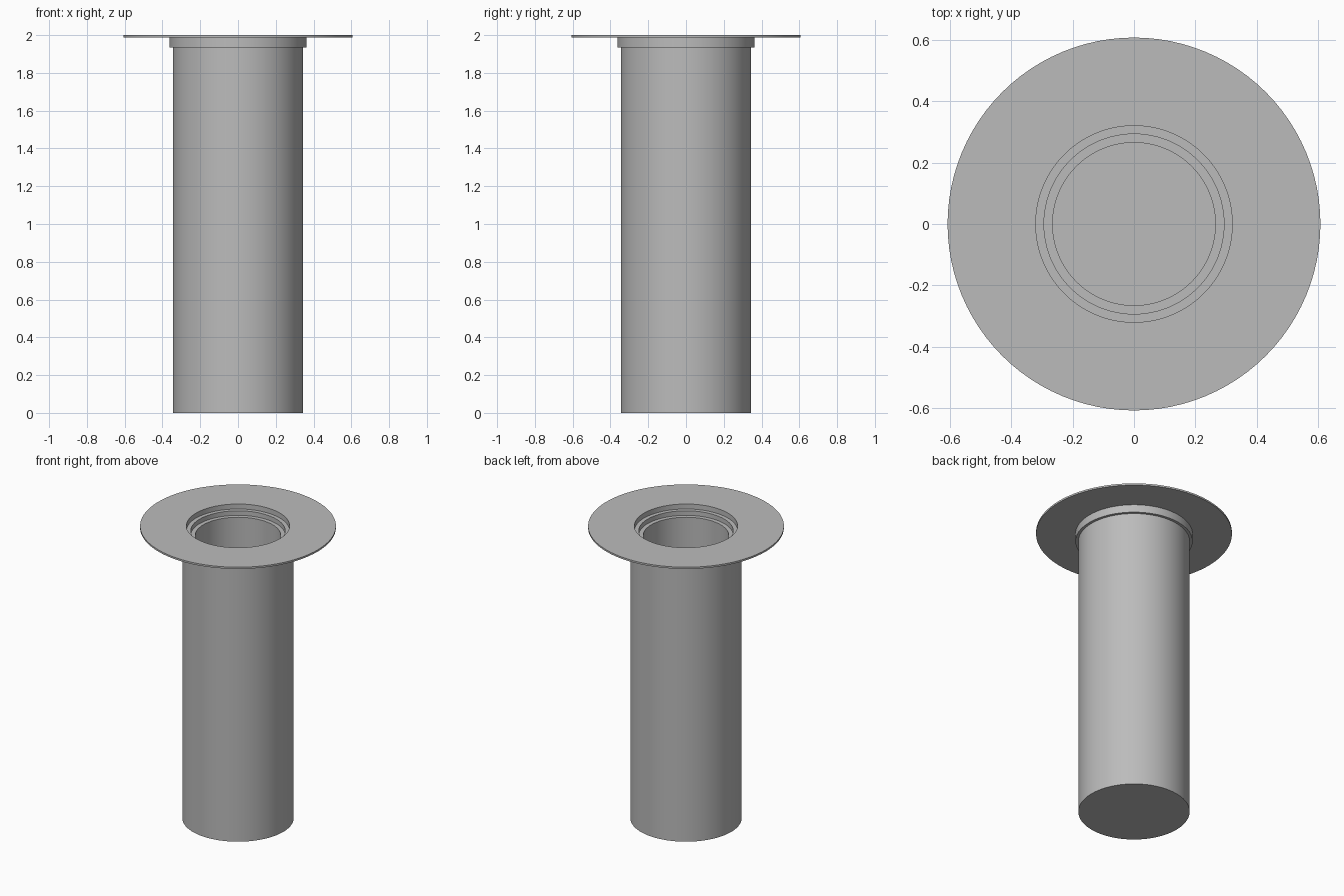
import bpy, bmesh, math

SEGMENTS = 96

old = bpy.data.objects.get("Cube")
if old:
    bpy.data.objects.remove(old, do_unlink=True)

# One plain grey for every part
grey = bpy.data.materials.new("plain_grey")
grey.use_nodes = True
colour = (0.5, 0.5, 0.5, 1)
grey.diffuse_color = colour
grey.node_tree.nodes["Principled BSDF"].inputs["Base Color"].default_value = colour


def lathe(name, profile, closed=True):
    """Spin a (radius, height) profile around z into a named solid."""
    bm = bmesh.new()
    verts = [bm.verts.new((r, 0, z)) for r, z in profile]
    pairs = list(zip(verts, verts[1:]))
    if closed:
        pairs.append((verts[-1], verts[0]))
    edges = [bm.edges.new(p) for p in pairs]
    bmesh.ops.spin(bm, geom=verts + edges, cent=(0, 0, 0), axis=(0, 0, 1),
                   angle=math.tau, steps=SEGMENTS, use_duplicate=False)
    bmesh.ops.remove_doubles(bm, verts=bm.verts, dist=0.0001)
    bmesh.ops.recalc_face_normals(bm, faces=bm.faces)
    mesh = bpy.data.meshes.new(name)
    bm.to_mesh(mesh)
    bm.free()
    mesh.materials.append(grey)
    obj = bpy.data.objects.new(name, mesh)
    bpy.context.collection.objects.link(obj)
    bpy.ops.object.select_all(action="DESELECT")
    obj.select_set(True)
    bpy.context.view_layer.objects.active = obj
    bpy.ops.object.shade_smooth_by_angle(angle=math.radians(30))
    return obj


tube, bore, collar, mouth, step, rim = 0.345, 0.265, 0.363, 0.32, 0.293, 0.607
collar_z, step_z, flange_z, top = 1.935, 1.966, 1.988, 2.0

# Hollow tube with a closed bottom
lathe("tube_body", [(0, 0), (tube, 0), (tube, collar_z), (bore, collar_z),
                    (bore, 0.08), (0, 0.08)], closed=False)

# Stepped collar under the flange
lathe("stepped_collar", [(tube, collar_z), (collar, collar_z), (collar, flange_z),
                         (mouth, flange_z), (mouth, step_z), (step, step_z),
                         (step, collar_z)])

# Thin round flange with a central opening
lathe("top_flange", [(mouth, flange_z), (rim, flange_z), (rim, top), (mouth, top)])
